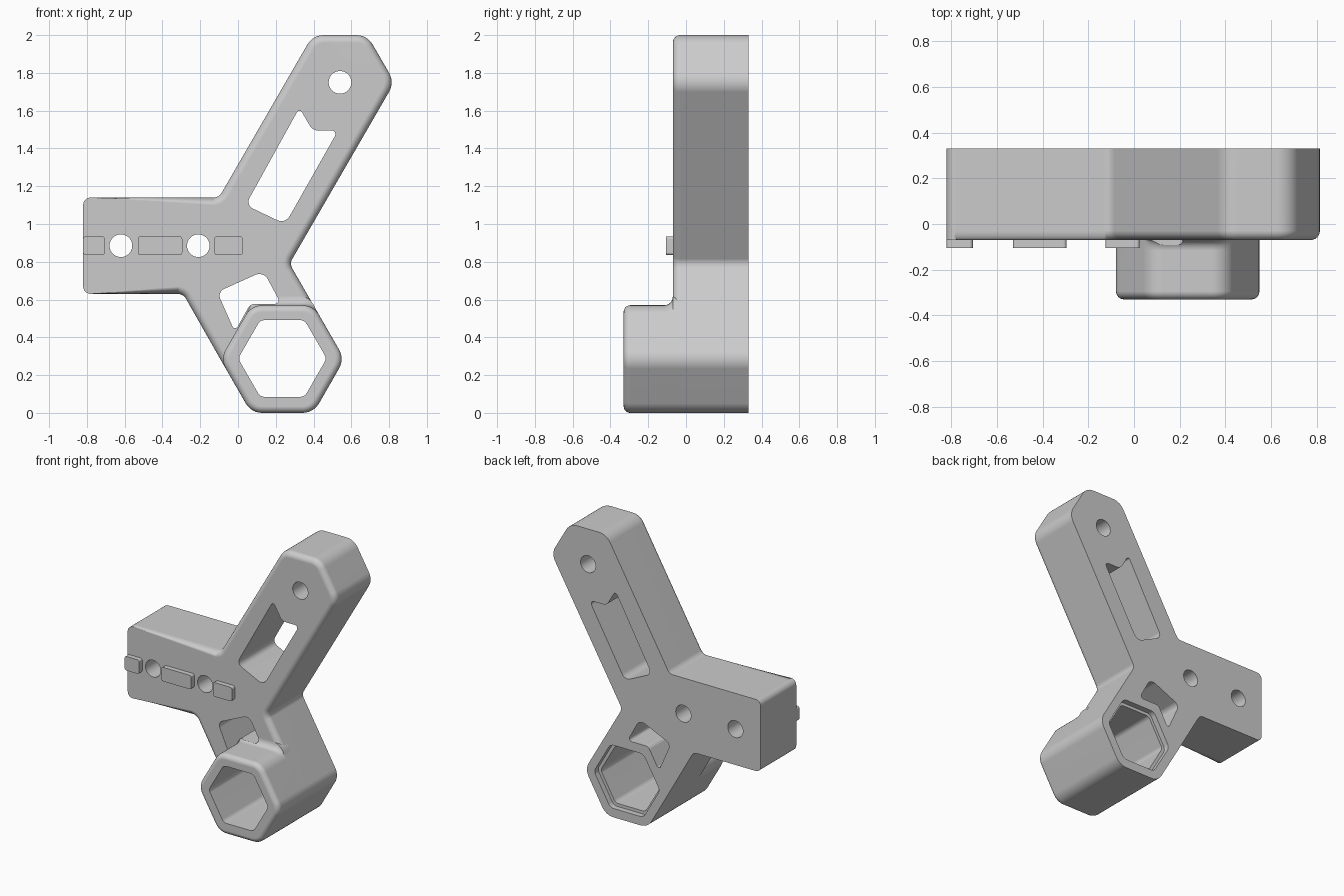
import bpy, bmesh
from math import sin, cos, pi, sqrt, atan2
from mathutils import Vector, Matrix

if "Cube" in bpy.data.objects:
    bpy.data.objects.remove(bpy.data.objects["Cube"])

grey = bpy.data.materials.new("plain grey")
grey.use_nodes = True
grey.diffuse_color = (0.6, 0.6, 0.6, 1)
grey.node_tree.nodes["Principled BSDF"].inputs["Base Color"].default_value = (0.6, 0.6, 0.6, 1)

FRONT, BACK, TUBE_FRONT = -0.07, 0.33, -0.33
STEPS = 6


def rounded(corners):
    """Counterclockwise corners (x, z, radius) -> list of (point, outward normal)."""
    out = []
    for i, (x, z, r) in enumerate(corners):
        p = Vector((x, z))
        d1 = (p - Vector(corners[i - 1][:2])).normalized()
        d2 = (Vector(corners[(i + 1) % len(corners)][:2]) - p).normalized()
        n1, n2 = Vector((d1.y, -d1.x)), Vector((d2.y, -d2.x))
        turn = atan2(d1.x * d2.y - d1.y * d2.x, d1.dot(d2))
        s = 1 if turn > 0 else -1
        centre = p - (n1 + n2) * (s * r / (1 + n1.dot(n2)))
        for k in range(STEPS + 1):
            n = Matrix.Rotation(turn * k / STEPS, 2) @ n1
            out.append((centre + n * (s * r), n))
    return out


def hexagon(cx, cz, apothem, r):
    size = apothem * 2 / sqrt(3)
    return rounded([(cx + size * cos(k * pi / 3), cz + size * sin(k * pi / 3), r) for k in range(6)])


def circle(cx, cz, r, n=40):
    dirs = [Vector((cos(2 * pi * k / n), sin(2 * pi * k / n))) for k in range(n)]
    return [(Vector((cx, cz)) + d * r, d) for d in dirs]


def loft(name, outline, rings):
    """Rings are (y, offset function of point and normal), from back to front."""
    bm = bmesh.new()
    loops = []
    for y, offset in rings:
        loop = []
        for p, n in outline:
            q = p + n * offset(p, n)
            loop.append(bm.verts.new((q.x, y, q.y)))
        loops.append(loop)
    count = len(outline)
    for a, b in zip(loops, loops[1:]):
        for i in range(count):
            j = (i + 1) % count
            bm.faces.new((a[i], a[j], b[j], b[i]))
    bm.faces.new(loops[0])
    bm.faces.new(loops[-1])
    bmesh.ops.recalc_face_normals(bm, faces=bm.faces[:])
    mesh = bpy.data.meshes.new(name)
    bm.to_mesh(mesh)
    bm.free()
    mesh.materials.append(grey)
    ob = bpy.data.objects.new(name, mesh)
    bpy.context.collection.objects.link(ob)
    return ob


def none(p, n):
    return 0.0


def prism(name, outline, back=0.5, front=-0.5):
    return loft(name, outline, [(back, none), (front, none)])


def front_round(y, radius, weight):
    """Rings that round an outer front edge."""
    return [(y + radius * (1 - sin(a)), lambda p, n, a=a: -radius * (1 - cos(a)) * weight(p))
            for a in [k * pi / 2 / STEPS for k in range(STEPS + 1)]]


def finish(ob, cutters=()):
    """Cut the holes, then shade smooth with sharp edges kept."""
    for c in cutters:
        m = ob.modifiers.new("cut", 'BOOLEAN')
        m.operation, m.solver, m.object = 'DIFFERENCE', 'EXACT', c
    bpy.context.view_layer.update()
    mesh = bpy.data.meshes.new_from_object(ob.evaluated_get(bpy.context.evaluated_depsgraph_get()))
    ob.modifiers.clear()
    ob.data = mesh
    bpy.ops.object.select_all(action='DESELECT')
    ob.select_set(True)
    bpy.context.view_layer.objects.active = ob
    bpy.ops.object.shade_smooth_by_angle(angle=pi / 6)
    w = ob.modifiers.new("even shading", 'WEIGHTED_NORMAL')
    w.keep_sharp = True


# Y-shaped body: side arm, long upper arm and hexagonal lower end
body_outline = rounded([
    (-0.82, 0.63, 0.04), (-0.29, 0.63, 0.05),
    (-0.094, 0.285, 0.1), (0.07, 0, 0.1), (0.4, 0, 0.1), (0.564, 0.285, 0.1),
    (0.273, 0.79, 0.05),
    (0.829, 1.75, 0.1), (0.684, 2, 0.1), (0.396, 2, 0.1),
    (-0.101, 1.14, 0.05), (-0.82, 1.14, 0.04)])


def arm_fade(p):
    return min(1, max(0, (p.x + 0.7) / 0.4))


body = loft("bracket_body", body_outline, [(BACK, none)] + front_round(FRONT, 0.04, arm_fade))

# Hexagonal tube standing forward, flared where it meets the body
FLARE = 0.045


def flare(a):
    return lambda p, n: FLARE * (1 - sin(a)) * max(0, 2 * n.y - 1) ** 3


flare_rings = [(FRONT - FLARE * (1 - cos(a)), flare(a))
               for a in [k * pi / 2 / STEPS for k in range(STEPS + 1)]]
tube = loft("hex_tube", hexagon(0.235, 0.285, 0.285, 0.1),
            [(0, flare(0))] + flare_rings + front_round(TUBE_FRONT, 0.035, lambda p: 1))

# Cutters
bore = prism("bore_cutter", hexagon(0.235, 0.288, 0.203, 0.04))
lip = prism("lip_cutter", hexagon(0.235, 0.288, 0.225, 0.05), 0.5, BACK - 0.04)
slot = prism("slot_cutter", rounded([
    (0.04, 1.1, 0.04), (0.25, 1.0, 0.05), (0.53, 1.495, 0.02),
    (0.395, 1.495, 0.05), (0.325, 1.615, 0.015)]))
pocket = prism("pocket_cutter", rounded([
    (-0.11, 0.64, 0.04), (-0.026, 0.45, 0.008), (-0.006, 0.45, 0.006),
    (0.066, 0.577, 0.04), (0.228, 0.577, 0.02), (0.135, 0.75, 0.05)]))
holes = [prism("hole_cutter", circle(x, z, 0.06))
         for x, z in [(0.54, 1.75), (-0.62, 0.885), (-0.21, 0.885)]]

finish(body, [bore, lip, slot, pocket] + holes)
finish(tube, [bore, pocket])
for c in [bore, lip, slot, pocket] + holes:
    bpy.data.objects.remove(c)

# Raised locating tabs along the side arm
for i, (x0, x1) in enumerate([(-0.82, -0.705), (-0.53, -0.295), (-0.125, 0.025)]):
    r = 0.015
    tab = prism(f"locating_tab_{i + 1}", rounded([
        (x0, 0.835, r), (x1, 0.835, r), (x1, 0.935, r), (x0, 0.935, r)]), FRONT + 0.02, -0.105)
    finish(tab)
